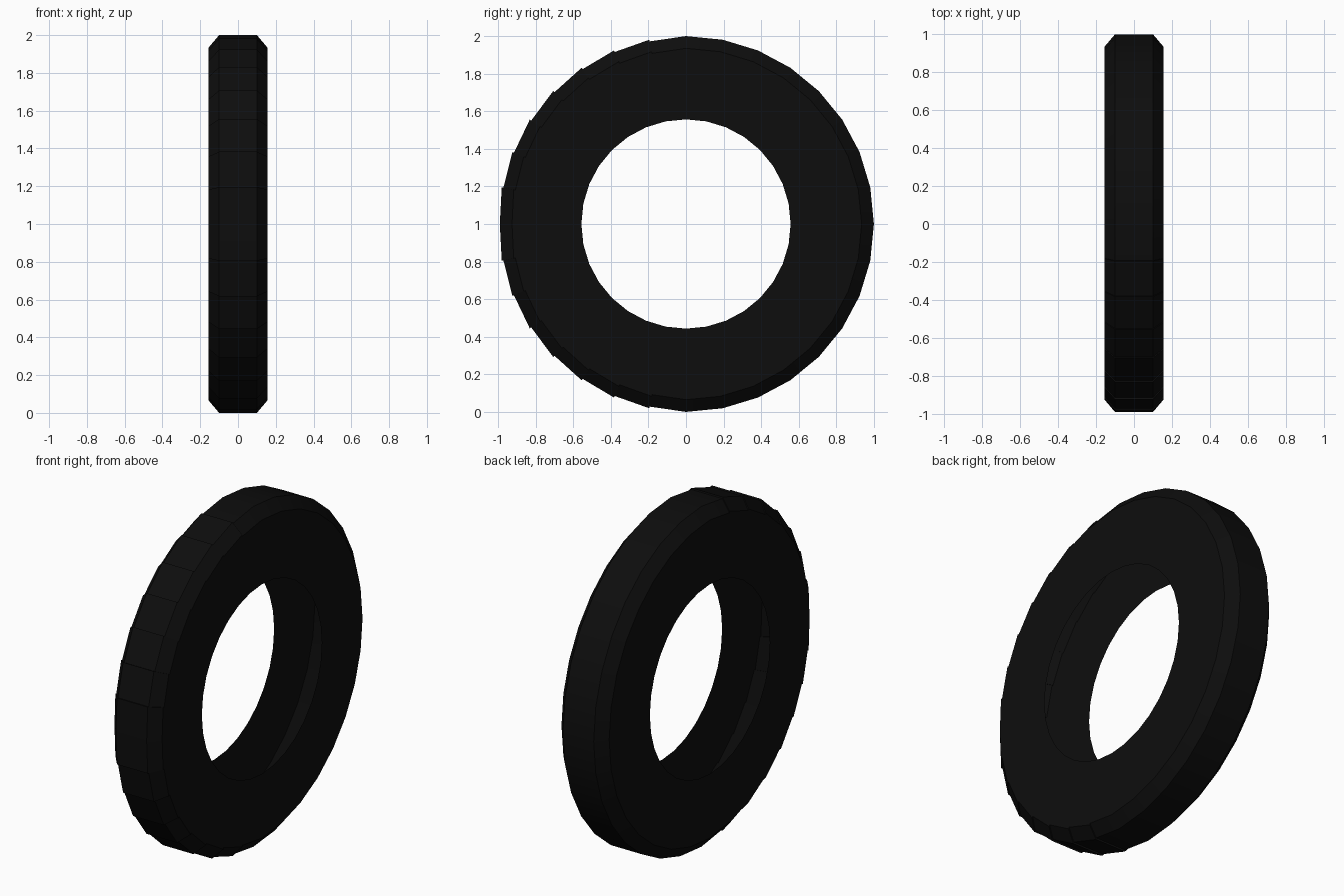
import bpy, bmesh, math

if "Cube" in bpy.data.objects:
    bpy.data.objects.remove(bpy.data.objects["Cube"])

SEGMENTS = 32
# half-width and radius across the hollow, open-backed tyre section
PROFILE = [(-0.155, 0.557), (-0.155, 0.935), (-0.10, 1.0),
           (0.10, 1.0), (0.155, 0.935), (0.155, 0.557)]

rubber = bpy.data.materials.new("black rubber")
rubber.diffuse_color = (0.004, 0.004, 0.004, 1)
rubber.use_nodes = True
rubber.node_tree.nodes["Principled BSDF"].inputs["Base Color"].default_value = rubber.diffuse_color


def ring(bm, angle, lift):
    """One cross-section; lift shifts only the tread and shoulder radius."""
    verts = []
    for x, r in PROFILE:
        r += lift if r > 0.6 else 0
        verts.append(bm.verts.new((x, r * math.cos(angle), 1 + r * math.sin(angle))))
    return verts


bm = bmesh.new()
rings = []
for i in range(SEGMENTS):
    a0 = 2 * math.pi * i / SEGMENTS
    a1 = 2 * math.pi * (i + 1) / SEGMENTS
    # front tread blocks are tilted slightly, leaving small steps between them
    mid = (a0 + a1) / 2
    tilt = 0.009 if math.cos(mid) < 0 else 0.0
    upper = math.sin(mid) > 0
    rings.append(ring(bm, a0, 0 if upper else -tilt))
    rings.append(ring(bm, a1, -tilt if upper else 0))
    # raised end lies away from the foremost point
    if tilt == 0:
        continue

# skin the sections, including the step walls
for i, a in enumerate(rings):
    b = rings[(i + 1) % len(rings)]
    for j in range(len(PROFILE) - 1):
        bm.faces.new((a[j], a[j + 1], b[j + 1], b[j]))
bmesh.ops.remove_doubles(bm, verts=bm.verts[:], dist=0.0005)
bmesh.ops.dissolve_degenerate(bm, edges=bm.edges[:], dist=0.0005)
bmesh.ops.recalc_face_normals(bm, faces=bm.faces[:])
# point the tread outward
tread = max(bm.faces, key=lambda f: f.calc_center_median().z)
if tread.normal.z < 0:
    bmesh.ops.reverse_faces(bm, faces=bm.faces[:])

mesh = bpy.data.meshes.new("tyre")
bm.to_mesh(mesh)
bm.free()
mesh.materials.append(rubber)
tyre = bpy.data.objects.new("tyre", mesh)
bpy.context.collection.objects.link(tyre)
bpy.context.view_layer.objects.active = tyre
tyre.select_set(True)
bpy.ops.object.shade_smooth_by_angle(angle=math.radians(30))
